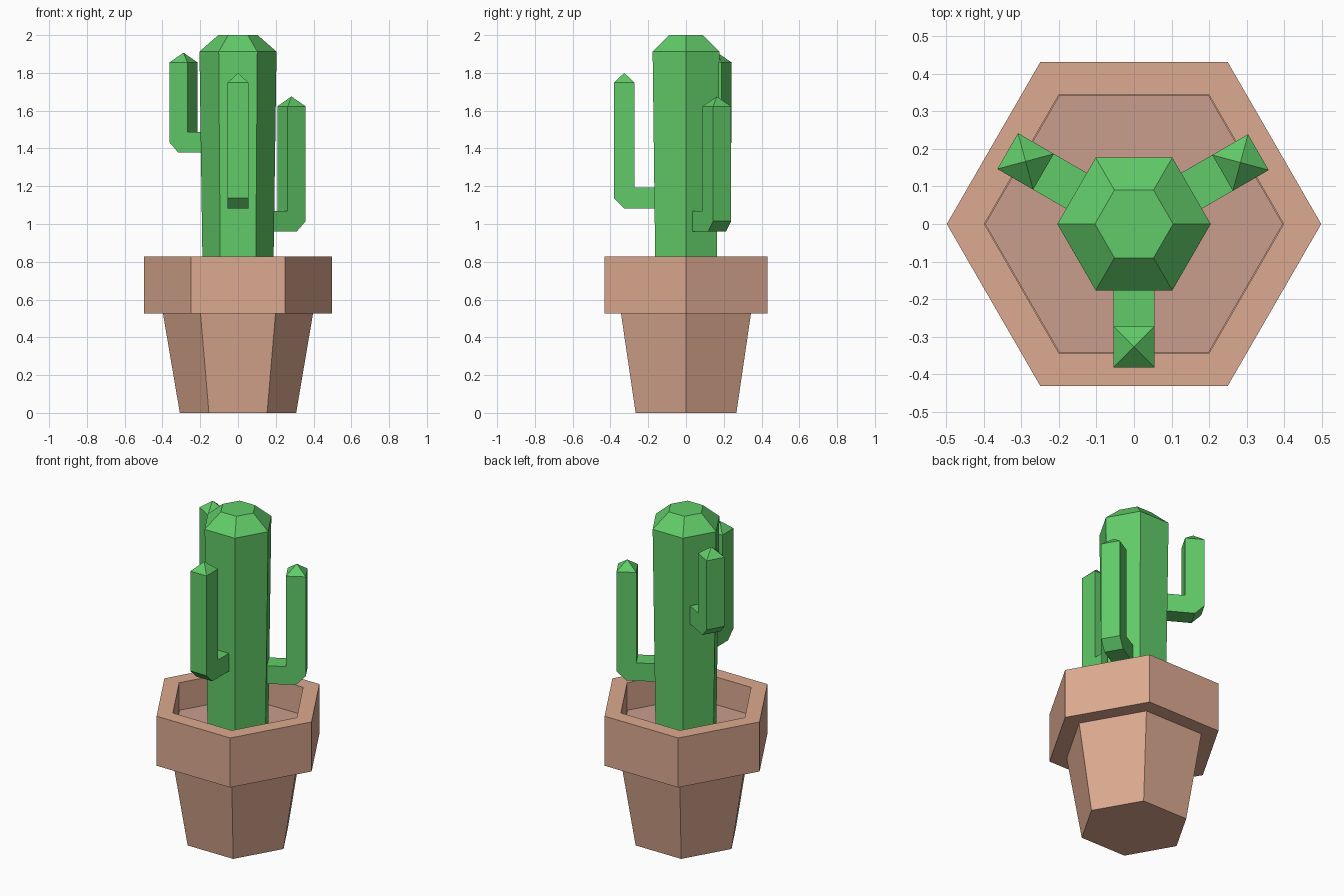
import bpy, bmesh, math
from mathutils import Matrix

if "Cube" in bpy.data.objects:
    bpy.data.objects.remove(bpy.data.objects["Cube"])


def material(name, rgb):
    m = bpy.data.materials.new(name)
    m.diffuse_color = (*rgb, 1)
    m.use_nodes = True
    m.node_tree.nodes["Principled BSDF"].inputs["Base Color"].default_value = m.diffuse_color
    return m


CLAY = material("clay", (0.72, 0.40, 0.28))
SOIL = material("soil", (0.59, 0.34, 0.27))
GREEN = material("cactus_green", (0.12, 0.60, 0.14))


def finish(bm, name, mat):
    bmesh.ops.recalc_face_normals(bm, faces=bm.faces)
    me = bpy.data.meshes.new(name)
    bm.to_mesh(me)
    bm.free()
    me.materials.append(mat)
    ob = bpy.data.objects.new(name, me)
    bpy.context.collection.objects.link(ob)
    return ob


def hex_stack(name, mat, profile):
    """Six-sided solid through (radius, z) rings, capped at both ends."""
    bm = bmesh.new()
    rings = [[bm.verts.new((r * math.cos(k * math.pi / 3), r * math.sin(k * math.pi / 3), z))
              for k in range(6)] for r, z in profile]
    for a, b in zip(rings, rings[1:]):
        for k in range(6):
            n = (k + 1) % 6
            bm.faces.new((a[k], a[n], b[n], b[k]))
    bm.faces.new(rings[0])
    bm.faces.new(rings[-1])
    return finish(bm, name, mat)


def arm(name, angle, z0, shoulder, reach=0.382, w=0.11):
    """L-shaped square arm with a chamfered elbow and pyramid tip."""
    h = w / 2
    inner = reach - w
    outline = [(0.1, z0), (reach - h, z0), (reach, z0 + h), (reach, shoulder),
               (inner, shoulder), (inner, z0 + w), (0.1, z0 + w)]
    bm = bmesh.new()
    sides = [[bm.verts.new((r, y, z)) for r, z in outline] for y in (-h, h)]
    a, b = sides
    tip = bm.verts.new((reach - h, 0, shoulder + 0.052))
    bm.faces.new(a)
    bm.faces.new(b)
    for i in range(7):
        j = (i + 1) % 7
        if i != 3:
            bm.faces.new((a[i], a[j], b[j], b[i]))
    corners = [a[3], a[4], b[4], b[3]]
    for i in range(4):
        bm.faces.new((corners[i], corners[(i + 1) % 4], tip))
    bm.transform(Matrix.Rotation(math.radians(angle), 4, 'Z'))
    return finish(bm, name, GREEN)


# Pot with overhanging rim and hollow top
hex_stack("pot", CLAY, [(0.308, 0), (0.397, 0.525), (0.498, 0.525),
                        (0.498, 0.828), (0.398, 0.828), (0.398, 0.64)])
# Soil
hex_stack("soil", SOIL, [(0.396, 0.645), (0.396, 0.66)])
# Cactus trunk with bevelled crown
hex_stack("trunk", GREEN, [(0.186, 0.65), (0.204, 1.913), (0.104, 2.0)])
# Three arms
arm("front_arm", -90, 1.083, 1.748)
arm("right_arm", 30, 0.96, 1.623)
arm("left_arm", 150, 1.378, 1.855, 0.388)
